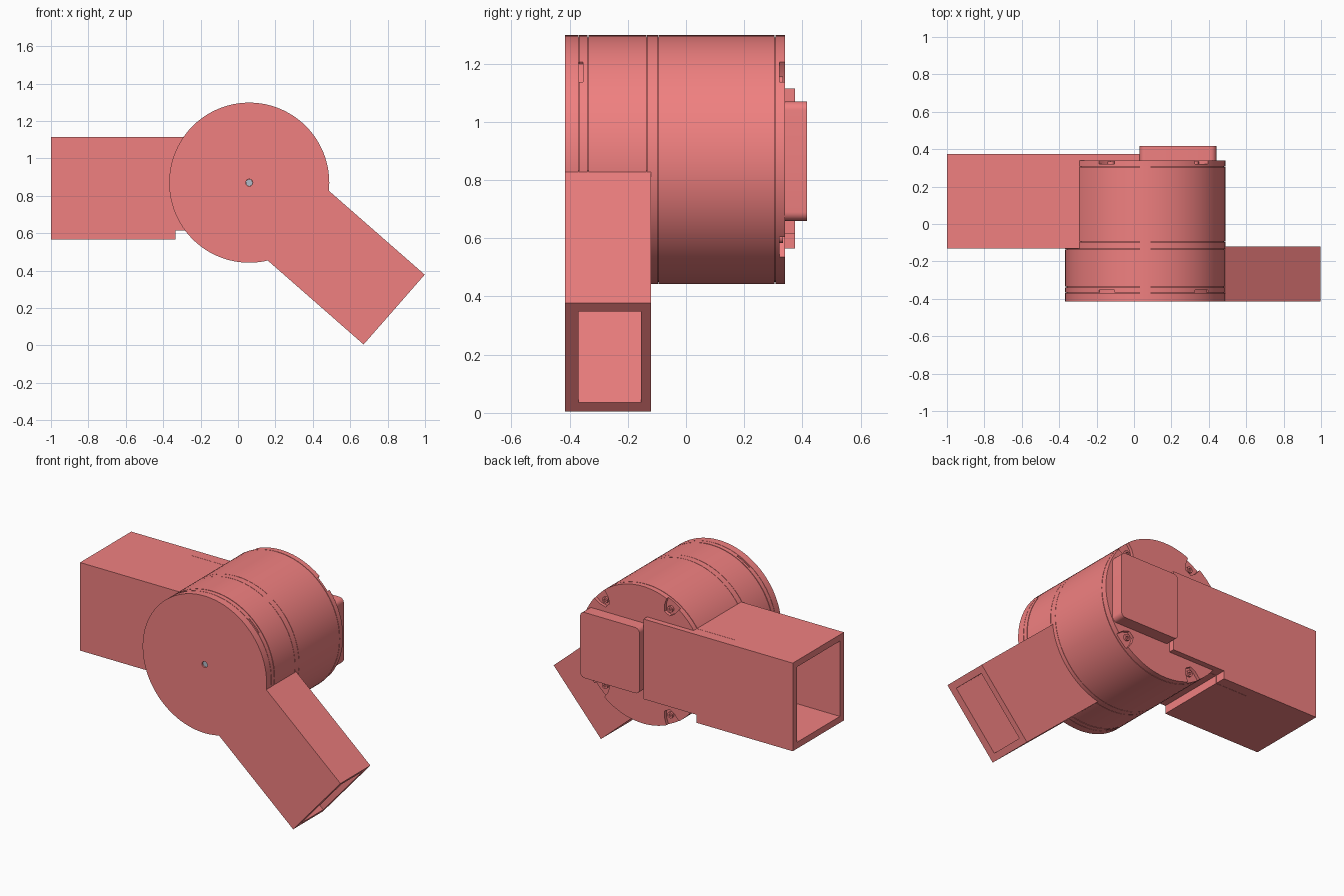
import bpy, bmesh, math
from mathutils import Vector

if "Cube" in bpy.data.objects:
    bpy.data.objects.remove(bpy.data.objects["Cube"])

CX, CZ, R = 0.06, 0.87, 0.428          # joint axis and radius
ARM = math.radians(-41.2)              # lower arm direction

coral = bpy.data.materials.new("coral")
coral.diffuse_color = (0.871, 0.216, 0.216, 1)
coral.use_nodes = True
coral.node_tree.nodes["Principled BSDF"].inputs["Base Color"].default_value = coral.diffuse_color
grey = bpy.data.materials.new("steel")
grey.diffuse_color = (0.45, 0.5, 0.58, 1)
grey.use_nodes = True
grey.node_tree.nodes["Principled BSDF"].inputs["Base Color"].default_value = grey.diffuse_color


def prism(name, pts, y0, y1, mat=coral):
    """Extrude an x-z outline from y0 to y1."""
    bm = bmesh.new()
    f = bm.faces.new([bm.verts.new((x, y0, z)) for x, z in pts])
    ext = bmesh.ops.extrude_face_region(bm, geom=[f])
    vs = [v for v in ext["geom"] if isinstance(v, bmesh.types.BMVert)]
    bmesh.ops.translate(bm, verts=vs, vec=(0, y1 - y0, 0))
    bmesh.ops.recalc_face_normals(bm, faces=bm.faces)
    me = bpy.data.meshes.new(name)
    bm.to_mesh(me)
    bm.free()
    ob = bpy.data.objects.new(name, me)
    bpy.context.collection.objects.link(ob)
    me.materials.append(mat)
    return ob


def box(name, x0, x1, y0, y1, z0, z1):
    return prism(name, [(x0, z0), (x1, z0), (x1, z1), (x0, z1)], y0, y1)


def disc(name, r, y0, y1, x=CX, z=CZ, n=96, mat=coral):
    pts = [(x + r * math.cos(2 * math.pi * i / n), z + r * math.sin(2 * math.pi * i / n))
           for i in range(n)]
    return prism(name, pts, y0, y1, mat)


def polar(a, u, v):
    """Point u along and v across a direction from the joint axis."""
    return (CX + u * math.cos(a) - v * math.sin(a), CZ + u * math.sin(a) + v * math.cos(a))


def spoke(name, a, outline, y0, y1):
    return prism(name, [polar(a, u, v) for u, v in outline], y0, y1)


def boolean(ob, other, op="DIFFERENCE"):
    m = ob.modifiers.new("bool", "BOOLEAN")
    m.operation, m.solver, m.object = op, "EXACT", other
    bpy.context.view_layer.objects.active = ob
    bpy.ops.object.modifier_apply(modifier=m.name)
    bpy.data.objects.remove(other, do_unlink=True)


def rect(u0, u1, h):
    return [(u0, -h), (u1, -h), (u1, h), (u0, h)]


# Front plate and lower arm in one piece, with hollow arm end and axle hole
front = disc("front_plate_and_arm", R, -0.415, -0.369)
boolean(front, spoke("arm", ARM, rect(0.2, 1.03, 0.248), -0.415, -0.12), "UNION")
boolean(front, spoke("arm_hollow", ARM, rect(0.47, 1.1, 0.208), -0.37, -0.155))
boolean(front, disc("axle_hole", 0.019, -0.43, -0.39, n=24))
disc("axle_pin", 0.018, -0.405, -0.38, n=24, mat=grey)

# Drum sections separated by fine seams over an inner core
disc("drum_core", R - 0.008, -0.38, 0.315)
front_ring = disc("front_ring", R, -0.367, -0.339)
disc("drum_front", R, -0.335, -0.136)
disc("drum_seam_ring", R, -0.134, -0.096)
disc("drum_main", R, -0.094, 0.304)
back_plate = disc("back_plate", R, 0.307, 0.34)

# Screw pockets at the rim, on the back plate and behind the front plate
pocket = [(0.345, -0.02), (0.38, -0.04), (0.46, -0.055),
          (0.46, 0.055), (0.38, 0.04), (0.345, 0.02)]
for deg in (45, 119, -119, -45):
    a = math.radians(deg)
    boolean(back_plate, spoke("pocket", a, pocket, 0.321, 0.36))
    boolean(front_ring, spoke("pocket", a, pocket, -0.38, -0.354))
    x, z = polar(a, 0.378, 0)
    screw = disc("back_screw", 0.019, 0.315, 0.334, x, z, 20)
    boolean(screw, disc("socket", 0.009, 0.325, 0.35, x, z, 6))

# Square tube on the left with its open end
tube = box("left_tube", -1, -0.55, -0.13, 0.375, 0.565, 1.115)
boolean(tube, box("tube_hollow", -1.1, -0.5, -0.09, 0.335, 0.605, 1.075))
box("tube_collar", -0.55, -0.335, -0.13, 0.307, 0.565, 1.115)
box("collar_side", -0.55, -0.335, 0.3085, 0.375, 0.565, 1.115)
box("mount_neck", -0.335, -0.2, -0.13, 0.307, 0.615, 1.115)
box("mount_plate", -0.335, 0.03, 0.3085, 0.375, 0.615, 1.115)

# Raised cover on the back with rounded outer corners
cover = box("back_cover", 0.03, 0.44, 0.335, 0.416, 0.66, 1.07)
bm = bmesh.new()
bm.from_mesh(cover.data)
corners = [e for e in bm.edges
           if abs(e.verts[0].co.y - e.verts[1].co.y) > 0.05]
bmesh.ops.bevel(bm, geom=corners, offset=0.03, segments=6, profile=0.5, affect="EDGES")
bm.to_mesh(cover.data)
bm.free()

# Smooth the round sides, keep crisp edges
bpy.ops.object.select_all(action="SELECT")
bpy.context.view_layer.objects.active = front
bpy.ops.object.shade_smooth_by_angle(angle=math.radians(25))
